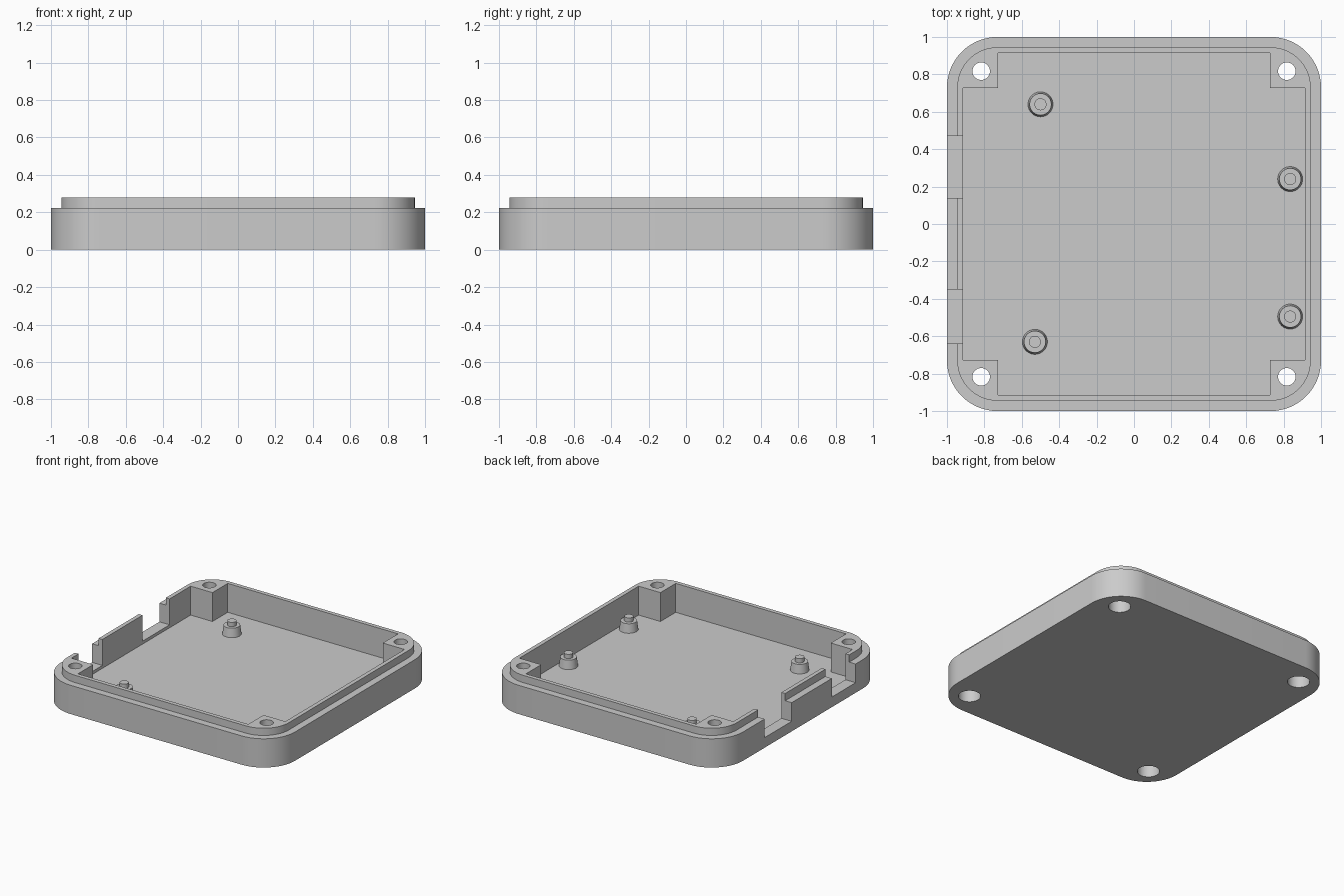
import bpy
import bmesh
from math import sin, cos, pi, radians

if "Cube" in bpy.data.objects:
    bpy.data.objects.remove(bpy.data.objects["Cube"])

grey = bpy.data.materials.new("light_grey_plastic")
grey.use_nodes = True
colour = (0.6, 0.6, 0.6, 1)
grey.diffuse_color = colour
grey.node_tree.nodes["Principled BSDF"].inputs["Base Color"].default_value = colour

WALL_TOP, LIP_TOP, FLOOR, SILL = 0.222, 0.278, 0.055, 0.078
INNER, BOSS, HOLE = 0.913, 0.727, 0.817


def prism(name, points, z0, z1):
    """Extrude a flat outline from z0 to z1."""
    bm = bmesh.new()
    face = bm.faces.new([bm.verts.new((x, y, z0)) for x, y in points])
    top = bmesh.ops.extrude_face_region(bm, geom=[face])["geom"]
    verts = [v for v in top if isinstance(v, bmesh.types.BMVert)]
    bmesh.ops.translate(bm, verts=verts, vec=(0, 0, z1 - z0))
    bmesh.ops.recalc_face_normals(bm, faces=bm.faces)
    mesh = bpy.data.meshes.new(name)
    bm.to_mesh(mesh)
    bm.free()
    obj = bpy.data.objects.new(name, mesh)
    mesh.materials.append(grey)
    bpy.context.collection.objects.link(obj)
    return obj


def circle(cx, cy, r, n=40):
    return [(cx + r * cos(2 * pi * i / n), cy + r * sin(2 * pi * i / n))
            for i in range(n)]


def rounded_square(half, r, n=16):
    points = []
    for k, (sx, sy) in enumerate([(1, 1), (-1, 1), (-1, -1), (1, -1)]):
        for i in range(n + 1):
            a = (k + i / n) * pi / 2
            points.append((sx * (half - r) + r * cos(a),
                           sy * (half - r) + r * sin(a)))
    return points


def combine(target, tool, operation):
    mod = target.modifiers.new(operation.lower(), "BOOLEAN")
    mod.operation = operation
    mod.solver = "EXACT"
    mod.object = tool
    bpy.context.view_layer.objects.active = target
    bpy.ops.object.modifier_apply(modifier=mod.name)
    bpy.data.objects.remove(tool)


def smooth(obj):
    bpy.ops.object.select_all(action="DESELECT")
    obj.select_set(True)
    bpy.context.view_layer.objects.active = obj
    bpy.ops.object.shade_smooth_by_angle(angle=radians(30))


# Tray body with a raised inner lip
tray = prism("tray", rounded_square(1, 0.27), 0, WALL_TOP)
combine(tray, prism("lip", rounded_square(0.945, 0.215), 0.1, LIP_TOP), "UNION")

# Cavity that leaves a square boss in each corner
cavity = []
for sx, sy in [(1, 1), (-1, 1), (-1, -1), (1, -1)]:
    corner = [(sx * INNER, sy * BOSS), (sx * BOSS, sy * BOSS), (sx * BOSS, sy * INNER)]
    cavity += corner if sx * sy > 0 else corner[::-1]
combine(tray, prism("cavity", cavity, FLOOR, 0.5), "DIFFERENCE")

# Two port openings in one side wall
for y0, y1 in [(0.14, 0.47), (-0.64, -0.35)]:
    box = [(-1.1, y0), (-0.9, y0), (-0.9, y1), (-1.1, y1)]
    combine(tray, prism("port", box, SILL, 0.5), "DIFFERENCE")

# Screw holes with wider recesses underneath
for sx in (-1, 1):
    for sy in (-1, 1):
        x, y = sx * HOLE, sy * HOLE
        combine(tray, prism("hole", circle(x, y, 0.047), -0.1, 0.5), "DIFFERENCE")
        combine(tray, prism("recess", circle(x, y, 0.078), -0.1, 0.14), "DIFFERENCE")
smooth(tray)

# Tapered standoffs with locating pins
for i, (x, y) in enumerate([(-0.5, 0.64), (0.835, 0.24), (0.835, -0.495), (-0.53, -0.63)]):
    bpy.ops.mesh.primitive_cone_add(vertices=40, radius1=0.067, radius2=0.058,
                                    depth=0.07, location=(x, y, FLOOR + 0.034))
    post = bpy.context.object
    post.name = f"standoff_{i + 1}"
    post.data.materials.append(grey)
    smooth(post)
    smooth(prism(f"pin_{i + 1}", circle(x, y, 0.032, 32), 0.1, 0.157))
